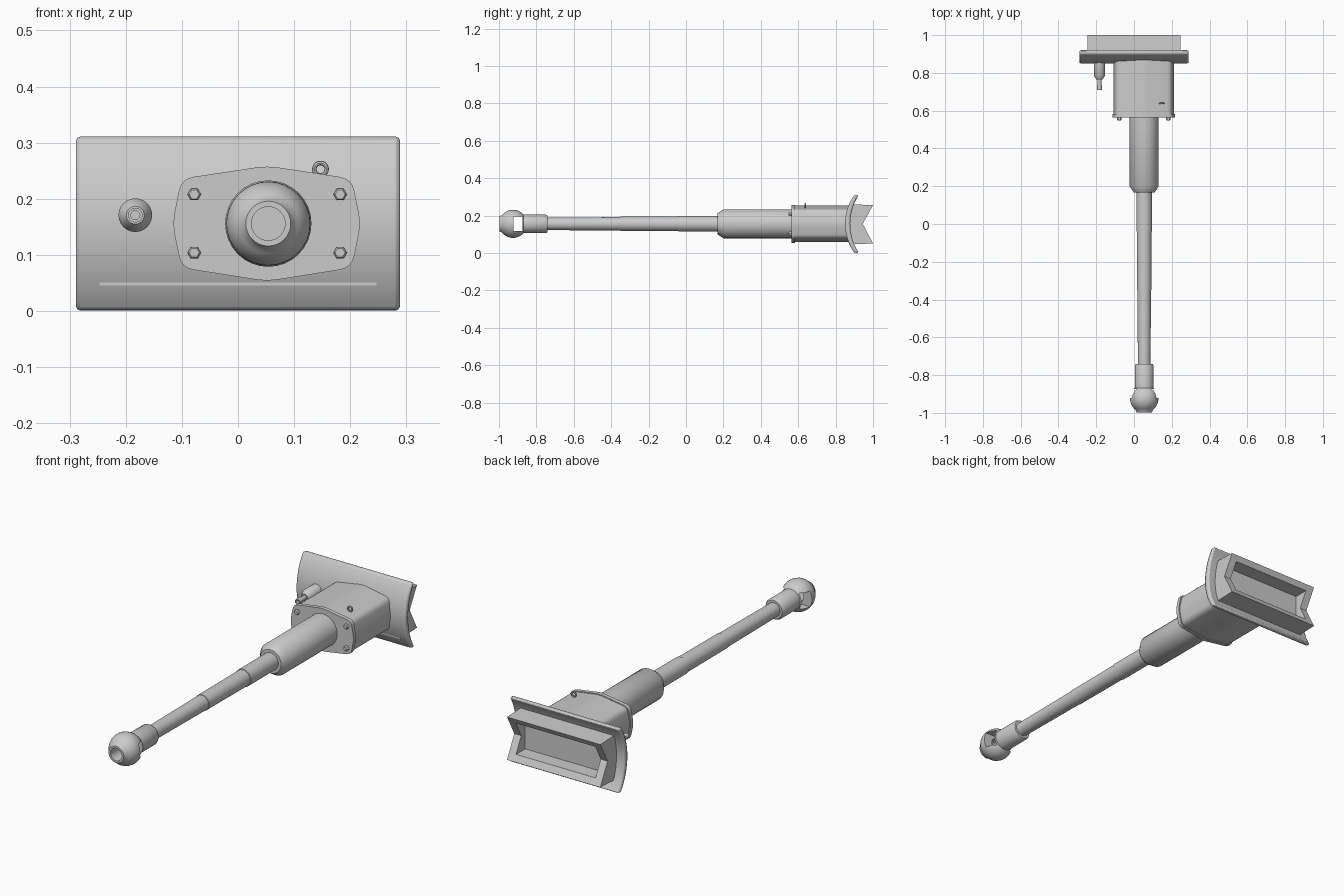
import bpy, bmesh, math
from mathutils import Vector

if "Cube" in bpy.data.objects:
    bpy.data.objects.remove(bpy.data.objects["Cube"])

AX, AZ = 0.054, 0.155      # gun axis
steel = bpy.data.materials.new("light_grey")
steel.diffuse_color = (0.6, 0.6, 0.6, 1)
steel.use_nodes = True
steel.node_tree.nodes["Principled BSDF"].inputs["Base Color"].default_value = steel.diffuse_color


def finish(name, bm, smooth=True, angle=35):
    bmesh.ops.recalc_face_normals(bm, faces=bm.faces)
    me = bpy.data.meshes.new(name)
    bm.to_mesh(me)
    bm.free()
    ob = bpy.data.objects.new(name, me)
    bpy.context.collection.objects.link(ob)
    me.materials.append(steel)
    if smooth:
        bpy.ops.object.select_all(action='DESELECT')
        ob.select_set(True)
        bpy.context.view_layer.objects.active = ob
        bpy.ops.object.shade_smooth_by_angle(angle=math.radians(angle))
    return ob


def lathe(name, profile, x=AX, z=AZ, n=32, closed=False, smooth=True):
    """Revolve (y, radius) points round an axis along y."""
    bm = bmesh.new()
    rings = [[bm.verts.new((x + r * math.cos(2 * math.pi * i / n), y,
                            z + r * math.sin(2 * math.pi * i / n)))
              for i in range(n)] for y, r in profile]
    pairs = list(zip(rings, rings[1:]))
    if closed:
        pairs.append((rings[-1], rings[0]))
    else:
        bm.faces.new(rings[0])
        bm.faces.new(rings[-1])
    for a, b in pairs:
        for i in range(n):
            j = (i + 1) % n
            bm.faces.new((a[i], a[j], b[j], b[i]))
    return finish(name, bm, smooth)


def prism(name, pts, axis, a, b, bevel=0, smooth=True):
    """Extrude (u, z) points along axis x (u = y) or y (u = x)."""
    def co(u, z, d):
        return (d, u, z) if axis == 'x' else (u, d, z)
    bm = bmesh.new()
    ends = [[bm.verts.new(co(u, z, d)) for u, z in pts] for d in (a, b)]
    bm.faces.new(ends[0])
    bm.faces.new(ends[1])
    for i in range(len(pts)):
        j = (i + 1) % len(pts)
        bm.faces.new((ends[0][i], ends[0][j], ends[1][j], ends[1][i]))
    ob = finish(name, bm, smooth)
    if bevel:
        m = ob.modifiers.new("edge", 'BEVEL')
        m.width, m.segments, m.limit_method = bevel, 2, 'ANGLE'
        m.angle_limit = math.radians(50)
    return ob


def box_cutter(name, lo, hi):
    ob = prism(name, [(lo[1], lo[2]), (hi[1], lo[2]), (hi[1], hi[2]), (lo[1], hi[2])],
               'x', lo[0], hi[0], smooth=False)
    ob.hide_render = True
    ob.hide_viewport = True
    return ob


def cut(ob, cutter):
    m = ob.modifiers.new("cut", 'BOOLEAN')
    m.operation, m.object, m.solver = 'DIFFERENCE', cutter, 'EXACT'


def rounded(pts, radius, steps=4):
    """Round the corners of a polygon."""
    out = []
    for i, p in enumerate(pts):
        p, q, s = Vector(p), Vector(pts[i - 1]), Vector(pts[(i + 1) % len(pts)])
        a = p + (q - p).normalized() * radius
        b = p + (s - p).normalized() * radius
        for k in range(steps + 1):
            t = k / steps
            out.append(tuple(a * (1 - t) ** 2 + p * 2 * t * (1 - t) + b * t * t))
    return out


# Hollow ball muzzle with an opening through both sides
ball = [(-0.925 - 0.075 * math.cos(t), 0.075 * math.sin(t))
        for t in [math.radians(38 + 102 * k / 14) for k in range(15)]]
muzzle = lathe("muzzle_ball", [(-0.998, 0.030), (-0.998, 0.040)] + ball
               + [(-0.862, 0.030)], closed=True)
cut(muzzle, box_cutter("muzzle_opening_cutter", (AX - 0.2, -0.922, AZ - 0.038),
                       (AX + 0.2, -0.873, AZ + 0.038)))
lathe("muzzle_collar", [(-0.873, 0.046), (-0.868, 0.050), (-0.75, 0.050), (-0.74, 0.044)])

# Stepped barrel and recoil sleeve
lathe("barrel", [(-0.75, 0.033), (-0.65, 0.034), (-0.35, 0.036), (-0.349, 0.038),
                 (-0.04, 0.039), (-0.039, 0.042), (0.18, 0.042)])
lathe("recoil_sleeve", [(0.168, 0.056), (0.20, 0.077), (0.58, 0.077)])

# Gun housing with its front flange
half = [(0.052, 0.258), (-0.101, 0.235), (-0.117, 0.155), (-0.101, 0.076),
        (0.052, 0.052), (0.203, 0.076), (0.219, 0.155), (0.203, 0.235)]
outline = rounded(half, 0.022)
prism("housing_flange", outline, 'y', 0.563, 0.582)
body = [(0.052 + (x - 0.052) * 0.965, AZ + (z - AZ) * 0.96) for x, z in outline]
prism("housing", body, 'y', 0.58, 0.89)

# Hexagonal flange bolts
for i, (x, z) in enumerate([(x, z) for x in (-0.078, 0.182) for z in (0.103, 0.207)]):
    lathe(f"flange_bolt_{i + 1}", [(0.549, 0.009), (0.553, 0.012), (0.566, 0.012)],
          x, z, 6, smooth=False)

# Lifting eye on the housing roof
eye = [(0.638 + 0.004 * math.cos(t), 0.011 + 0.004 * math.sin(t))
       for t in [2 * math.pi * k / 8 for k in range(8)]]
lathe("lifting_eye", eye, 0.147, 0.252, 20, closed=True)

# Coaxial gun
lathe("coaxial_gun", [(0.74, 0.008), (0.71, 0.008), (0.71, 0.013), (0.735, 0.013),
                      (0.735, 0.010), (0.765, 0.010), (0.765, 0.016), (0.785, 0.030),
                      (0.875, 0.030)], -0.183, 0.170, 24)

# Curved mantlet, bulging to the front
R, T = 0.265, 0.028
arc = [math.radians(-36 + 72 * k / 16) for k in range(17)]
front = [(0.85 + R - R * math.cos(t), AZ + R * math.sin(t)) for t in arc]
rear = [(0.85 + R - (R - T) * math.cos(t), AZ + R * math.sin(t) * 0.985) for t in arc]
prism("mantlet", front + rear[::-1], 'x', -0.289, 0.289, bevel=0.008)

# Rear block with notched ends and a hollowed back
block = prism("rear_block", [(0.872, 0.26), (1.0, 0.255), (0.945, 0.155), (1.0, 0.05),
                             (0.872, 0.045)], 'x', -0.247, 0.247, smooth=False)
cut(block, box_cutter("rear_recess_cutter", (-0.21, 0.915, 0.08), (0.21, 1.1, 0.23)))

# Rest on the ground plane
bpy.context.view_layer.update()
low = min(v.co.z for v in bpy.data.objects["mantlet"].data.vertices)
for ob in bpy.data.objects:
    ob.location.z -= low
